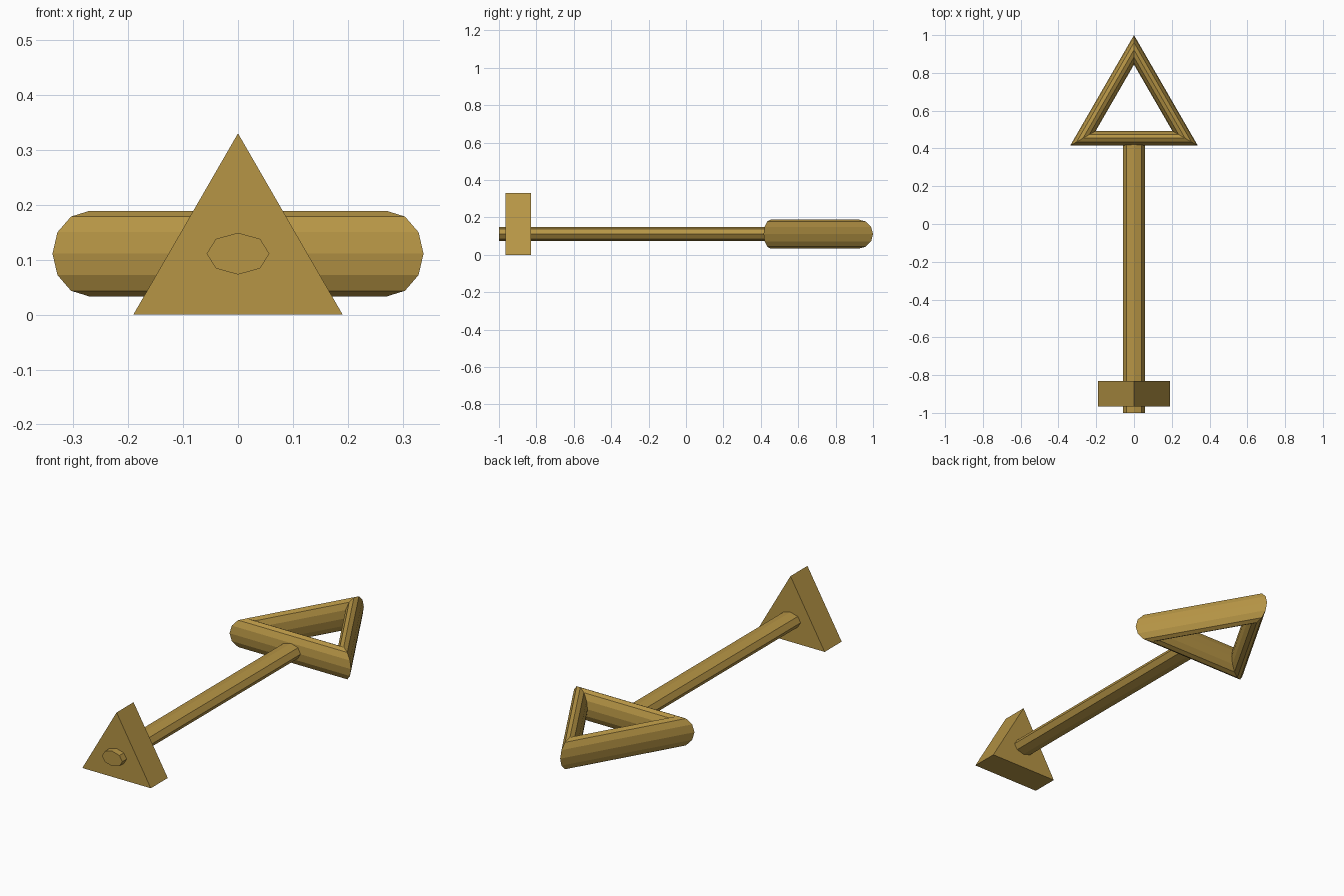
import bpy
import math
from mathutils import Matrix

if "Cube" in bpy.data.objects:
    bpy.data.objects.remove(bpy.data.objects["Cube"])

brass = bpy.data.materials.new("brass")
brass.diffuse_color = (0.47, 0.30, 0.06, 1)
brass.use_nodes = True
brass.node_tree.nodes["Principled BSDF"].inputs["Base Color"].default_value = brass.diffuse_color

Z = 0.111  # height of the common axis


def finish(name):
    ob = bpy.context.object
    ob.name = ob.data.name = name
    ob.data.materials.clear()
    ob.data.materials.append(brass)
    return ob


def bar(name, sides, radius, y0, y1, z, phase, squash=1.0):
    """Regular prism lying along y; phase is the angle of its first corner."""
    bpy.ops.mesh.primitive_cylinder_add(vertices=sides, radius=radius, depth=y1 - y0)
    ob = finish(name)
    # the primitive's first corner is on +y; stand it on +z, then flatten
    ob.data.transform(Matrix.Diagonal((1, 1, squash, 1))
                      @ Matrix.Rotation(math.radians(90), 4, 'X')
                      @ Matrix.Rotation(phase, 4, 'Z'))
    ob.location = (0, (y0 + y1) / 2, z)
    return ob


# Long flattened eight-sided shaft
bar("shaft", 8, 0.057, -1.0, 0.45, Z, 0, 0.038 / 0.057)

# Triangular block at the front end, standing on the floor
bar("triangular_block", 3, 0.22, -0.965, -0.83, 0.11, 0)

# Triangular loop handle: a three-segment ring with a corner pointing back
bpy.ops.mesh.primitive_torus_add(major_segments=3, minor_segments=12,
                                 major_radius=0.312, minor_radius=0.078)
handle = finish("loop_handle")
handle.data.transform(Matrix.Rotation(math.radians(90), 4, 'Z'))
handle.location = (0, 0.61, Z)
